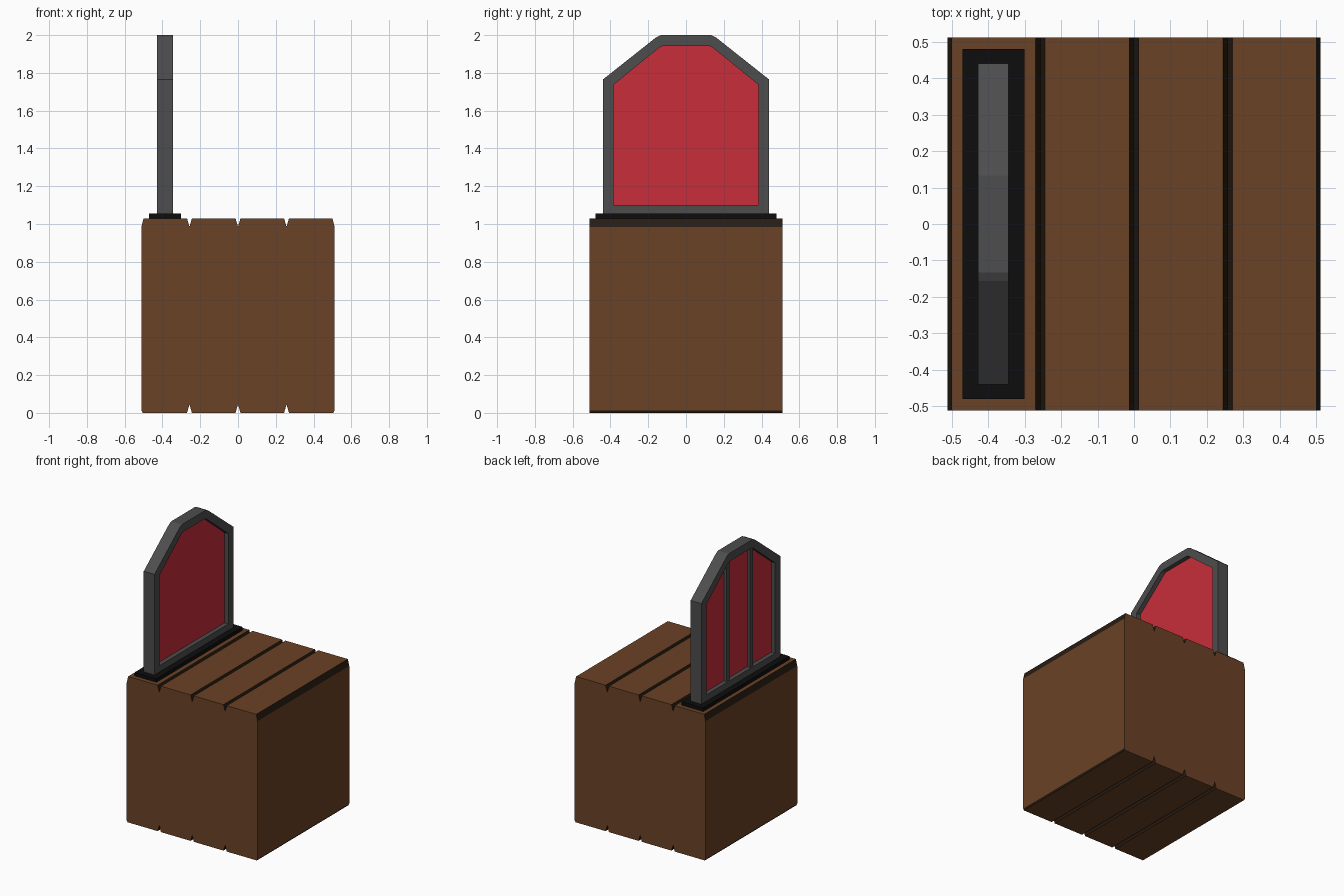
import bpy, bmesh

if "Cube" in bpy.data.objects:
    bpy.data.objects.remove(bpy.data.objects["Cube"])


def material(name, rgb):
    m = bpy.data.materials.new(name)
    m.diffuse_color = (*rgb, 1)
    m.use_nodes = True
    m.node_tree.nodes["Principled BSDF"].inputs["Base Color"].default_value = m.diffuse_color
    return m


wood = material("wood", (0.147, 0.054, 0.019))
dark_wood = material("dark_wood", (0.022, 0.012, 0.006))
black = material("black", (0.004, 0.004, 0.004))
grey = material("dark_grey", (0.075, 0.075, 0.075))
red = material("red", (0.578, 0.027, 0.042))


def finish(name, bm, *mats):
    bmesh.ops.recalc_face_normals(bm, faces=bm.faces)
    me = bpy.data.meshes.new(name)
    bm.to_mesh(me)
    bm.free()
    for m in mats:
        me.materials.append(m)
    ob = bpy.data.objects.new(name, me)
    bpy.context.collection.objects.link(ob)
    return ob


def prism(name, profile, axis, lo, hi, *mats):
    """Extrude a 2D profile (x,z) along y, or (y,z) along x."""
    bm = bmesh.new()
    place = (lambda a, b: (lo, a, b)) if axis == "x" else (lambda a, b: (a, lo, b))
    face = bm.faces.new([bm.verts.new(place(a, b)) for a, b in profile])
    new = bmesh.ops.extrude_face_region(bm, geom=[face])["geom"]
    shift = (hi - lo, 0, 0) if axis == "x" else (0, hi - lo, 0)
    bmesh.ops.translate(bm, vec=shift, verts=[v for v in new if isinstance(v, bmesh.types.BMVert)])
    return finish(name, bm, *mats)


def box(name, x, y, z, mat):
    return prism(name, [(x[0], z[0]), (x[1], z[0]), (x[1], z[1]), (x[0], z[1])], "y", *y, mat)


def mirrored(half):
    return half + [(-a, b) for a, b in reversed(half)]


# Seat block with V grooves between the planks, top and bottom
H, D, W = 1.03, 0.045, 0.013
grooves = (-0.257, 0.0, 0.257)
profile = [(-0.505, 0), *[p for g in grooves for p in ((g - W, 0), (g, D), (g + W, 0))], (0.505, 0),
           (0.511, 0.012), (0.511, H - D), (0.5, H),
           *[p for g in reversed(grooves) for p in ((g + W, H), (g, H - D), (g - W, H))],
           (-0.5, H), (-0.511, H - D), (-0.511, 0.012)]
seat = prism("seat_block", profile, "y", -0.511, 0.511, wood, dark_wood)
for p in seat.data.polygons:
    if abs(p.normal.x) > 0.05 and abs(p.normal.z) > 0.05:
        p.material_index = 1

# Black foot plate under the backrest
box("backrest_base", (-0.471, -0.301), (-0.48, 0.48), (H, 1.055), black)

# Backrest frame: a ring between outer and inner outlines
X0, X1 = -0.428, -0.344
outer = mirrored([(0.44, 1.055), (0.44, 1.765), (0.157, 1.989), (0.133, 2.0)])
inner = mirrored([(0.383, 1.1), (0.383, 1.738), (0.14, 1.935), (0.122, 1.943)])
bm = bmesh.new()
rings = [[bm.verts.new((x, y, z)) for y, z in pts]
         for x, pts in ((X0, outer), (X1, outer), (X1, inner), (X0, inner))]
n = len(outer)
for k in range(4):
    a, b = rings[k], rings[(k + 1) % 4]
    for i in range(n):
        j = (i + 1) % n
        bm.faces.new((a[i], a[j], b[j], b[i]))
finish("backrest_frame", bm, grey)

# Red panel recessed inside the frame
prism("backrest_panel", inner, "x", -0.398, -0.375, red)

# Two upright bars on the rear of the panel
for side, s in (("left", -1), ("right", 1)):
    box("rear_bar_" + side, (-0.42, -0.39), (s * 0.131 - 0.016, s * 0.131 + 0.016), (1.09, 1.95), grey)
